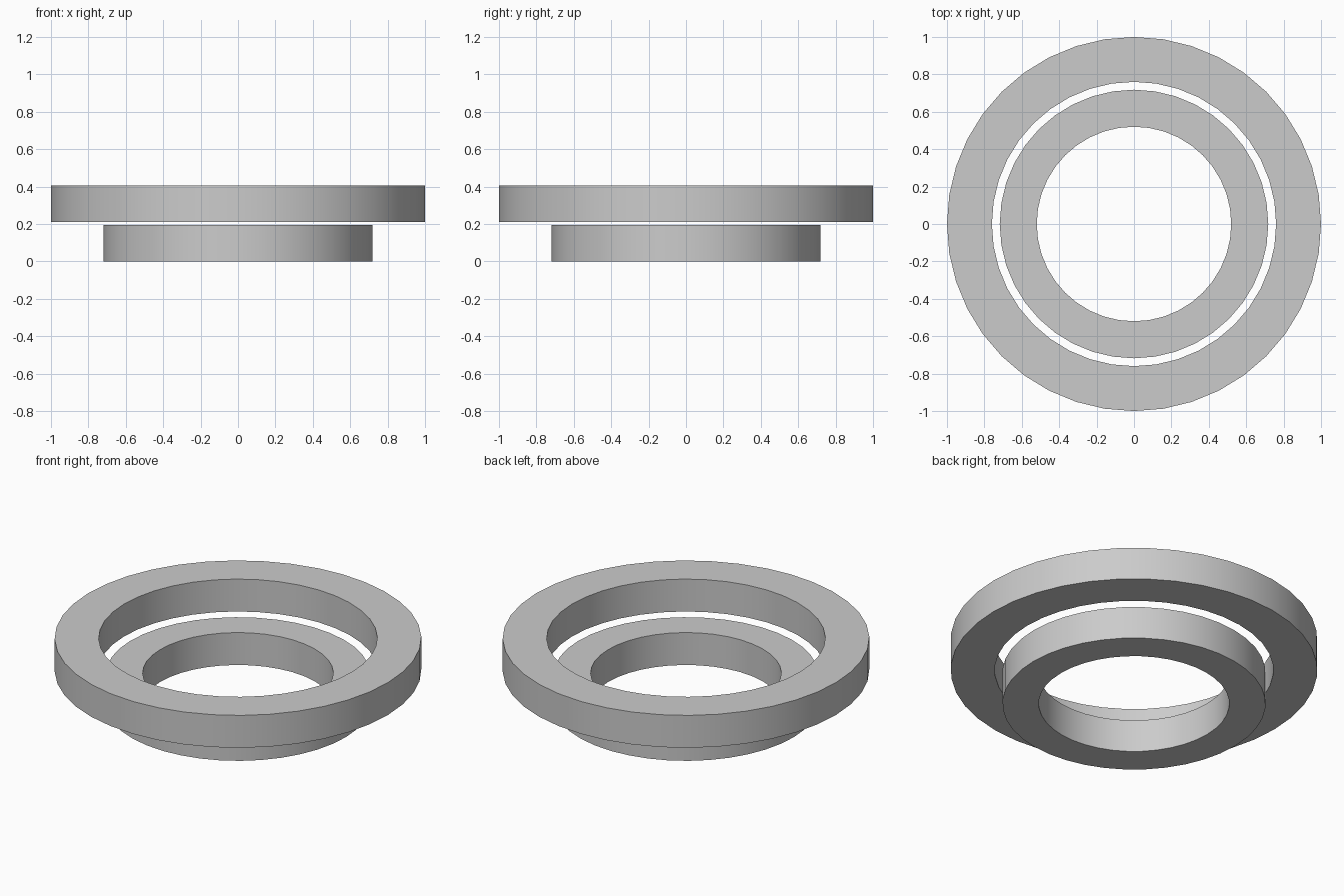
import bpy
import bmesh
import math

SEGMENTS = 40

cube = bpy.data.objects.get("Cube")
if cube:
    bpy.data.objects.remove(cube, do_unlink=True)

# Plain grey finish
grey = bpy.data.materials.new("grey")
grey.use_nodes = True
colour = (0.6, 0.6, 0.6, 1)
grey.diffuse_color = colour
grey.node_tree.nodes["Principled BSDF"].inputs["Base Color"].default_value = colour


def ring(name, inner, outer, bottom, top):
    """Flat washer made by joining four circles of vertices into a closed loop."""
    bm = bmesh.new()
    profile = [(inner, bottom), (outer, bottom), (outer, top), (inner, top)]
    loops = []
    for radius, z in profile:
        loops.append([
            bm.verts.new((radius * math.cos(a), radius * math.sin(a), z))
            for a in (math.tau * i / SEGMENTS for i in range(SEGMENTS))
        ])
    for k, loop in enumerate(loops):
        after = loops[(k + 1) % len(loops)]
        for i in range(SEGMENTS):
            j = (i + 1) % SEGMENTS
            bm.faces.new((loop[i], loop[j], after[j], after[i]))
    bmesh.ops.recalc_face_normals(bm, faces=bm.faces)
    mesh = bpy.data.meshes.new(name)
    bm.to_mesh(mesh)
    bm.free()
    mesh.materials.append(grey)
    obj = bpy.data.objects.new(name, mesh)
    bpy.context.collection.objects.link(obj)

    # Round walls smooth, rims sharp
    bpy.ops.object.select_all(action="DESELECT")
    obj.select_set(True)
    bpy.context.view_layer.objects.active = obj
    bpy.ops.object.shade_smooth_by_angle(angle=math.radians(30))
    return obj


# Wide ring above, narrow ring below, with a thin gap between them
ring("upper_ring", inner=0.76, outer=1.0, bottom=0.21, top=0.405)
ring("lower_ring", inner=0.52, outer=0.718, bottom=0.0, top=0.195)
